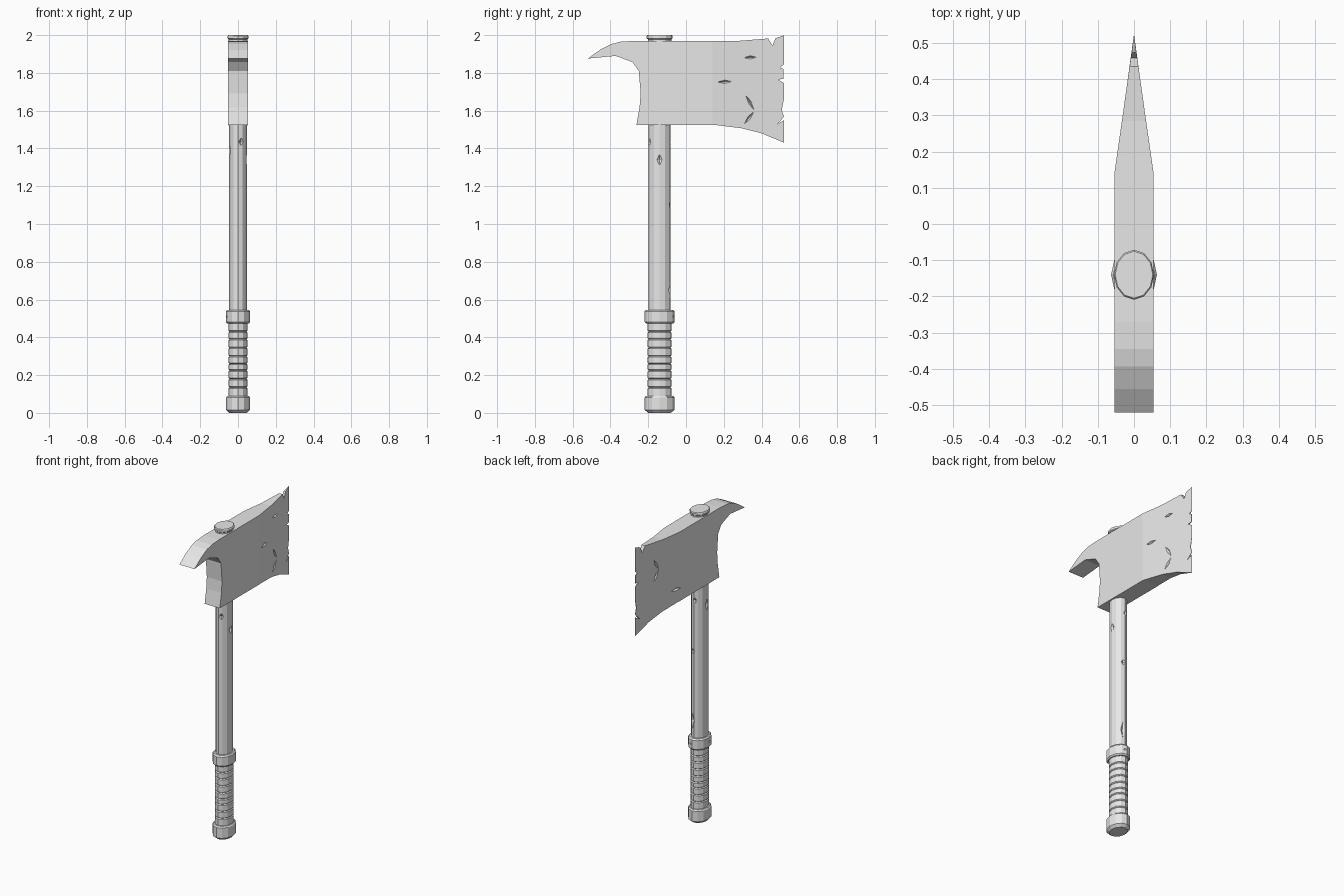
import bpy, bmesh, math
from mathutils import Vector, Matrix

cube = bpy.data.objects.get("Cube")
if cube:
    bpy.data.objects.remove(cube, do_unlink=True)

HAFT_Y = -0.14     # haft axis
SQUASH = 0.8       # oval section, narrower in x
HALF = 0.054       # half thickness of the head
TAPER, EDGE = 0.14, 0.52

grey = bpy.data.materials.new("plain grey")
grey.use_nodes = True
grey.diffuse_color = (0.8, 0.8, 0.8, 1)
grey.node_tree.nodes["Principled BSDF"].inputs["Base Color"].default_value = (0.8, 0.8, 0.8, 1)


def finish(bm, name):
    bmesh.ops.recalc_face_normals(bm, faces=bm.faces)
    mesh = bpy.data.meshes.new(name)
    bm.to_mesh(mesh)
    bm.free()
    mesh.materials.append(grey)
    ob = bpy.data.objects.new(name, mesh)
    bpy.context.collection.objects.link(ob)
    return ob


def lathe(name, profile, sides=12):
    """Oval turned part from (radius, z) pairs, capped at both ends."""
    bm = bmesh.new()
    rings = []
    for r, z in profile:
        angles = [2 * math.pi * i / sides for i in range(sides)]
        rings.append([bm.verts.new((r * SQUASH * math.cos(a), HAFT_Y + r * math.sin(a), z))
                      for a in angles])
    for low, high in zip(rings, rings[1:]):
        for i in range(sides):
            j = (i + 1) % sides
            bm.faces.new((low[i], low[j], high[j], high[i]))
    bm.faces.new(rings[0])
    bm.faces.new(rings[-1])
    return finish(bm, name)


def gouge(target, spot, size, tilt=0.0, turn=0.0):
    """Cut a V-shaped nick with a stretched octahedron."""
    bm = bmesh.new()
    bmesh.ops.create_uvsphere(bm, u_segments=4, v_segments=2, radius=1)
    move = (Matrix.Translation(spot) @ Matrix.Rotation(turn, 4, 'Z')
            @ Matrix.Rotation(tilt, 4, 'X') @ Matrix.Diagonal((*size, 1)))
    bmesh.ops.transform(bm, matrix=move, verts=bm.verts)
    cutter = finish(bm, "nick_cutter")
    cutter.hide_render = True
    mod = target.modifiers.new("nick", 'BOOLEAN')
    mod.operation, mod.solver, mod.object = 'DIFFERENCE', 'EXACT', cutter
    graph = bpy.context.evaluated_depsgraph_get()
    graph.update()
    cut = bpy.data.meshes.new_from_object(target.evaluated_get(graph))
    target.modifiers.clear()
    target.data = cut
    bpy.data.objects.remove(cutter, do_unlink=True)


def half_width(y):
    return HALF * min(1, max(0.012, (EDGE - y) / (EDGE - TAPER)))


# Head outline (y, z): beak, top, chipped cutting edge, bottom, back
outline = [
    (-.52, 1.876), (-.455, 1.922), (-.394, 1.953), (-.345, 1.965), (-.27, 1.97), (.285, 1.97),
    (.435, 1.982), (.458, 1.945), (.474, 1.983), (.52, 2.0),
    (.52, 1.845), (.497, 1.828), (.517, 1.82), (.517, 1.768), (.487, 1.765), (.52, 1.745),
    (.52, 1.67), (.507, 1.605), (.517, 1.565), (.48, 1.53), (.52, 1.565), (.52, 1.43),
    (.40, 1.48), (.294, 1.507), (.15, 1.525),
    (-.262, 1.525), (-.246, 1.617), (-.24, 1.69), (-.25, 1.81), (-.283, 1.857), (-.373, 1.89)]
outline[18:21] = [(.519, 1.567), (.48, 1.527), (.52, 1.55)]
bm = bmesh.new()
bm.faces.new([bm.verts.new((0, y, z)) for y, z in outline])
bmesh.ops.bisect_plane(bm, geom=bm.verts[:] + bm.edges[:] + bm.faces[:],
                       plane_co=(0, TAPER, 0), plane_no=(0, 1, 0))
for v in bm.verts:
    v.co.x = -half_width(v.co.y)
out = bmesh.ops.extrude_face_region(bm, geom=bm.faces[:])
for v in out["geom"]:
    if isinstance(v, bmesh.types.BMVert):
        v.co.x = half_width(v.co.y)
head = finish(bm, "axe_head")

# Slits and a bent crack on each cheek: (side, y, z, half length, tilt)
cracks = [
    (1, .34, 1.882, .05, 0.03), (1, .205, 1.753, .066, 0.04),
    (1, .338, 1.643, .058, -1.05), (1, .334, 1.562, .056, 0.9),
    (-1, .175, 1.61, .08, 0.04),
    (-1, .34, 1.83, .054, 1.05), (-1, .34, 1.755, .054, -1.05)]
for side, y, z, length, tilt in cracks:
    gouge(head, (side * half_width(y), y, z), (.012, length, .009), tilt)

# Haft with nicks: (angle round the haft, z, half height)
haft = lathe("haft", [(.059, .5), (.059, 1.6)])
for angle, z, tall in [(-1.2, 1.435, .022), (0, 1.34, .03), (1.35, 1.1, .02), (1.3, .65, .055),
                       (1.7, 1.43, .02), (3.3, 1.39, .045)]:
    spot = Vector((.058 * SQUASH * math.cos(angle), HAFT_Y + .058 * math.sin(angle), z))
    gouge(haft, spot, (.011, .017, tall), 0, angle)

# Grip with narrow wrap grooves
profile = [(.063, .07)]
for z in (.135, .18, .225, .26, .30, .345, .39, .43):
    profile += [(.063, z - .005), (.056, z), (.063, z + .005)]
lathe("grip", profile + [(.063, .49)])

# Collar, pommel and top cap
collar = lathe("collar", [(.071, .473), (.079, .481), (.079, .538), (.071, .546)])
for angle, z in ((3.3, .51), (1.35, .51)):
    spot = (.079 * SQUASH * math.cos(angle), HAFT_Y + .079 * math.sin(angle), z)
    gouge(collar, spot, (.008, .02, .008), 0, angle)
lathe("pommel", [(.06, 0), (.079, .016), (.079, .082), (.072, .09)])
lathe("top_cap", [(.062, 1.95), (.062, 1.978), (.069, 1.983), (.069, 1.995), (.065, 2.0)])
